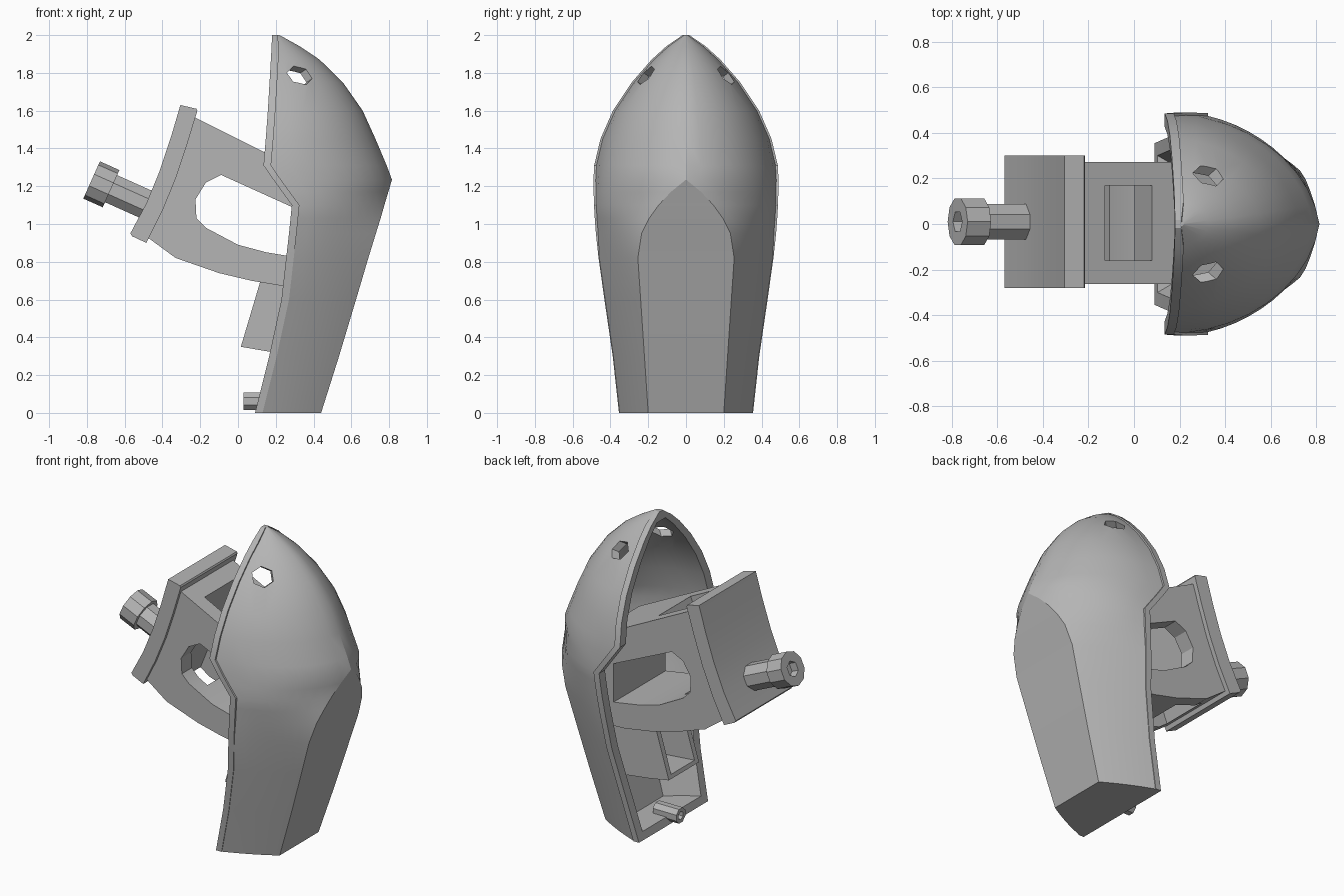
import bpy, bmesh, math
from mathutils import Vector

if "Cube" in bpy.data.objects:
    bpy.data.objects.remove(bpy.data.objects["Cube"])

grey = bpy.data.materials.new("plain_grey")
grey.use_nodes = True
GREY = (0.46, 0.46, 0.46, 1)
grey.diffuse_color = GREY
grey.node_tree.nodes["Principled BSDF"].inputs["Base Color"].default_value = GREY


def finish(name, bm):
    bmesh.ops.remove_doubles(bm, verts=bm.verts, dist=0.002)
    bmesh.ops.recalc_face_normals(bm, faces=bm.faces)
    mesh = bpy.data.meshes.new(name)
    bm.to_mesh(mesh)
    bm.free()
    mesh.materials.append(grey)
    ob = bpy.data.objects.new(name, mesh)
    bpy.context.collection.objects.link(ob)
    return ob


def loft(bm, rings):
    """Skin a stack of closed rings."""
    for a, b in zip(rings, rings[1:]):
        for i in range(len(a)):
            j = (i + 1) % len(a)
            bm.faces.new((a[i], a[j], b[j], b[i]))


def prism(name, outline, half, centre=0.0):
    """Extrude an x-z outline along y."""
    bm = bmesh.new()
    rings = [[bm.verts.new((x, centre + s * half, z)) for x, z in outline] for s in (-1, 1)]
    loft(bm, rings)
    for r in rings:
        bm.faces.new(r)
    return finish(name, bm)


def rod(name, start, end, radius, sides):
    """Straight prism with regular ends between two points."""
    start, end = Vector(start), Vector(end)
    turn = (end - start).to_track_quat("Z", "Y")
    bm = bmesh.new()
    rings = []
    for p in (start, end):
        angles = [math.tau * (k + 0.5) / sides for k in range(sides)]
        rings.append([bm.verts.new(p + turn @ Vector((radius * math.cos(a), radius * math.sin(a), 0)))
                      for a in angles])
    loft(bm, rings)
    for r in rings:
        bm.faces.new(r)
    return finish(name, bm)


def cut(ob, cutter):
    mod = ob.modifiers.new("cut", "BOOLEAN")
    mod.operation, mod.object, mod.solver = "DIFFERENCE", cutter, "EXACT"
    bpy.context.view_layer.objects.active = ob
    bpy.ops.object.modifier_apply(modifier=mod.name)
    bpy.data.objects.remove(cutter)


def clamp(v, low, high):
    return max(low, min(high, v))


# Shell stations: height, rim x, spine x, half width, half width of the flat spine
STATIONS = [
    (0, .09, .44, .355, .2), (.3, .165, .535, .388, .22), (.6, .23, .625, .432, .24),
    (.82, .255, .69, .463, .255), (.95, .27, .73, .477, .235), (1.03, .278, .755, .483, .195),
    (1.1, .285, .775, .487, .145), (1.17, .234, .796, .489, .08),
    (1.235, .187, .815, .49, 0), (1.31, .135, .787, .486, 0), (1.45, .147, .728, .453, 0),
    (1.6, .158, .66, .387, 0), (1.75, .167, .555, .287, 0), (1.87, .174, .432, .182, 0),
    (1.94, .178, .328, .105, 0), (2, .18, .22, .018, 0),
]
WALL, LIP, ARC = 0.06, 0.04, 9


def station(z):
    for a, b in zip(STATIONS, STATIONS[1:]):
        if z <= b[0]:
            t = (z - a[0]) / (b[0] - a[0])
            return [p + t * (q - p) for p, q in zip(a, b)]


def half_section(z, inner):
    """Points from the rim to the spine on the +y side."""
    _, rim, spine, w, flat = station(z)
    pts = []
    if inner:
        # the back wall grows thicker toward the foot
        spine -= WALL + 0.11 * clamp((1 - z) / 0.4, 0, 1)
        w, flat, x0 = w - WALL, max(flat - WALL / 2, 0), rim
    else:
        step = min(0.012 if z > 0.9 else 0.004, w / 2)
        lip = min(LIP, (spine - rim) * 0.7)
        pts = [(rim, w), (rim + lip, w)]
        w, x0 = w - step, rim + lip
    # sides are nearly straight low down and rounded higher up
    bulge = clamp(0.2 + (z - 0.82) * 1.5, 0.2, 0.84)
    last = math.acos(flat / w)
    for k in range(ARC + 1):
        f = k / ARC
        sx = math.sin(last * f) / math.sin(last)
        y_arc, y_line = w * math.cos(last * f), w + (flat - w) * f
        sx = f + (sx - f) * bulge
        pts.append((x0 + (spine - x0) * sx, y_line + (y_arc - y_line) * bulge))
    return [Vector((x, y, z)) for x, y in pts]


# Hollow shell, open toward -x
bm = bmesh.new()
outer, inner = [], []
for row in STATIONS:
    z = row[0]
    for store, is_inner, h in ((outer, False, z), (inner, True, clamp(z, .05, 1.94))):
        side = half_section(h, is_inner)
        loop = side + [Vector((p.x, -p.y, p.z)) for p in reversed(side)]
        store.append([bm.verts.new(p) for p in loop])
loft(bm, [o + i[::-1] for o, i in zip(outer, inner)])
for e in (0, -1):
    bm.faces.new(outer[e])
    bm.faces.new(inner[e])
    bm.faces.new((outer[e][0], outer[e][-1], inner[e][-1], inner[e][0]))
shell = finish("shell", bm)

# Strap holes near the tip
for s in (-1, 1):
    out = Vector((0.65, s * 0.6, 0.45)).normalized()
    mid = Vector((0.325, s * 0.21, 1.785))
    cut(shell, rod("hole_cutter", mid - out * 0.13, mid + out * 0.13, 0.064, 6))

# Bracket body with a side window and a slanted passage
body = prism("bracket_body", [
    (-.23, 1.565), (.14, 1.38), (.52, 1.19), (.5, .66), (.25, .67), (.07, .7),
    (-.1, .74), (-.33, .82), (-.48, .93), (-.39, 1.12), (-.3, 1.36)], .268, .005)
cut(body, prism("window_cutter", [
    (-.09, 1.26), (-.17, 1.22), (-.225, 1.13), (-.22, 1.03), (-.17, .98),
    (0, .89), (.15, .85), (.33, .82), (.33, 1.07)], .5))
passage = prism("passage_cutter", [(-.115, -.7), (.115, -.7), (.115, .7), (-.115, .7)], .165)
passage.location = (-.15, .005, 1.15)
passage.rotation_euler.y = 0.38
bpy.context.view_layer.update()
cut(body, passage)

# Curved mounting plate on the bracket
plate = prism("mounting_plate", [
    (-.305, 1.63), (-.355, 1.46), (-.415, 1.28), (-.485, 1.11), (-.57, .95),
    (-.56, .935), (-.485, .9), (-.4, 1.07), (-.33, 1.24), (-.27, 1.42),
    (-.215, 1.6), (-.22, 1.61)], .292, .01)

# Clamp bolt with a socket head
tail, neck, tip = (-.4, .01, 1.065), (-.672, .01, 1.187), (-.775, .01, 1.233)
shaft = rod("bolt_shaft", tail, neck, .085, 8)
head = rod("bolt_head", neck, tip, .108, 10)
cut(head, rod("socket_cutter", (-.73, .01, 1.212), (-.83, .01, 1.256), .05, 6))

# Open box frame below the bracket
frame = prism("lower_frame", [(.015, .35), (.125, .72), (.48, .72), (.43, .29), (.16, .325)], .155)
cut(frame, prism("frame_cutter", [(-.1, .385), (-.1, .69), (.36, .69), (.36, .345)], .12))

# Small screw at the foot
screw = rod("foot_screw", (.03, .01, .062), (.2, .01, .062), .05, 8)
cut(screw, rod("screw_socket_cutter", (0, .01, .062), (.09, .01, .062), .026, 6))

# Smooth shading with crisp edges
for ob in (shell, body, plate, shaft, head, frame, screw):
    bpy.ops.object.select_all(action="DESELECT")
    ob.select_set(True)
    bpy.context.view_layer.objects.active = ob
    bpy.ops.object.shade_smooth_by_angle(angle=math.radians(24))
